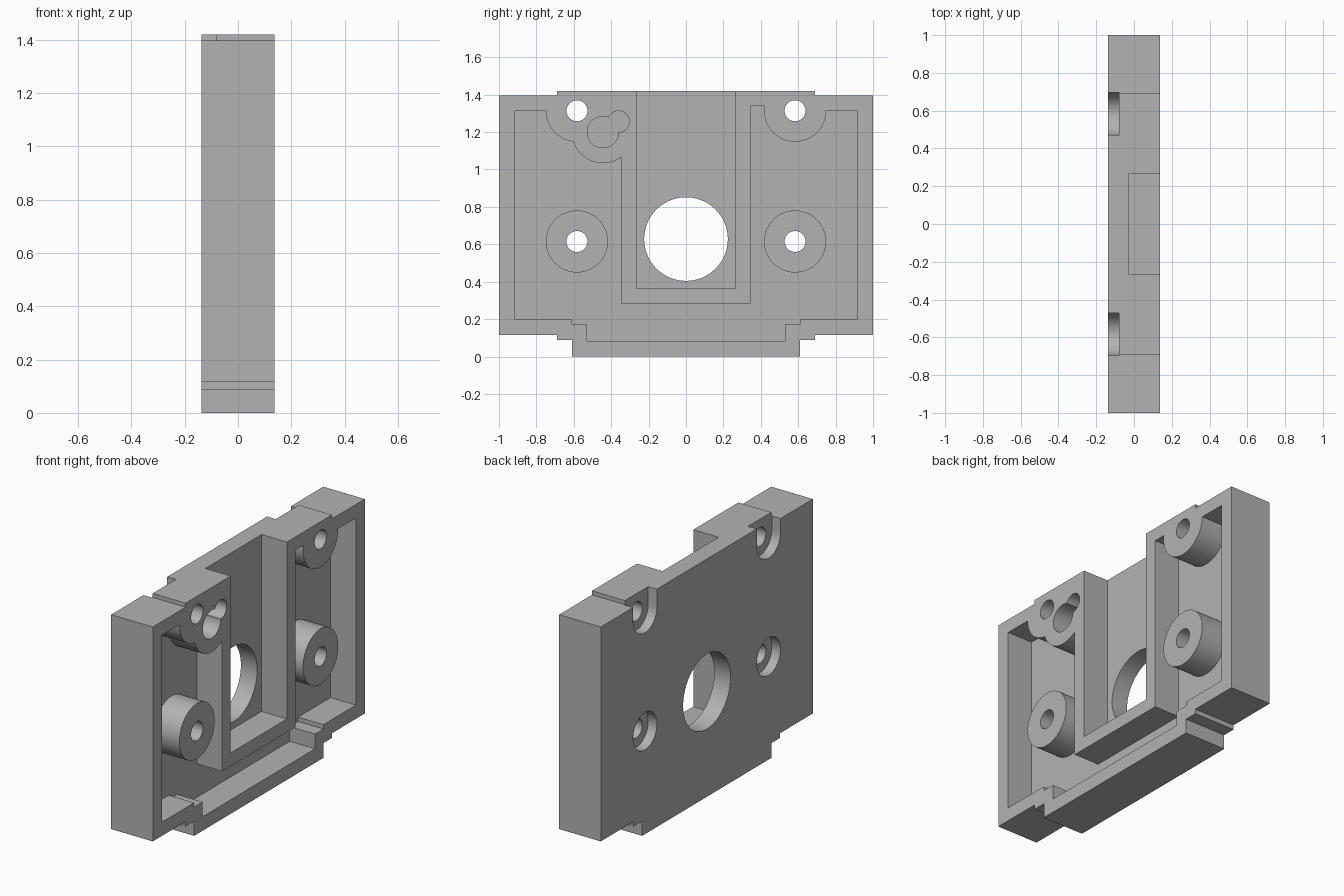
import bpy, bmesh, math

cube = bpy.data.objects.get("Cube")
if cube:
    bpy.data.objects.remove(cube, do_unlink=True)

BACK, FLOOR, FRONT = -0.1375, -0.03, 0.1375   # depths along x
BORE = -0.08                                  # counterbore depth
OUT = 0.3                                     # safely outside the body

grey = bpy.data.materials.new("plain_grey")
grey.use_nodes = True
grey.diffuse_color = (0.45, 0.45, 0.45, 1)
grey.node_tree.nodes["Principled BSDF"].inputs["Base Color"].default_value = grey.diffuse_color


def prism(name, outline, x0, x1):
    """Extrude a (y, z) outline from x0 to x1."""
    bm = bmesh.new()
    face = bm.faces.new([bm.verts.new((x0, y, z)) for y, z in outline])
    new = bmesh.ops.extrude_face_region(bm, geom=[face])["geom"]
    bmesh.ops.translate(bm, vec=(x1 - x0, 0, 0),
                        verts=[v for v in new if isinstance(v, bmesh.types.BMVert)])
    bmesh.ops.recalc_face_normals(bm, faces=bm.faces)
    mesh = bpy.data.meshes.new(name)
    bm.to_mesh(mesh)
    bm.free()
    mesh.materials.append(grey)
    ob = bpy.data.objects.new(name, mesh)
    bpy.context.collection.objects.link(ob)
    return ob


def arc(y, z, r, start=0.0, sweep=2 * math.pi, n=64):
    return [(y + r * math.cos(start + sweep * (i + 0.5) / n),
             z + r * math.sin(start + sweep * (i + 0.5) / n)) for i in range(n)]


def mirrored(half):
    """Complete a right-hand outline (bottom to top) across y = 0."""
    return half + [(-y, z) for y, z in reversed(half)]


def cut(target, cutter):
    mod = target.modifiers.new("cut", "BOOLEAN")
    mod.operation = "DIFFERENCE"
    mod.solver = "EXACT"
    mod.object = cutter
    bpy.context.view_layer.objects.active = target
    bpy.ops.object.modifier_apply(modifier=mod.name)
    bpy.data.objects.remove(cutter, do_unlink=True)


# Stepped outer body
body = prism("housing_plate", mirrored([
    (0.61, 0), (0.61, 0.088), (0.69, 0.088), (0.69, 0.116),
    (1, 0.116), (1, 1.396), (0.69, 1.396), (0.69, 1.42)]), BACK, FRONT)

# U-shaped pocket, with the screw bosses left standing in it
floor_edge = mirrored([(0.915, 1.314), (0.915, 0.198), (0.61, 0.198),
                       (0.61, 0.172), (0.53, 0.172), (0.53, 0.084)])
floor_edge = floor_edge[:6] + floor_edge[6:]
pocket = prism("pocket", floor_edge + [
    (-0.345, 1.314), (-0.345, 0.284), (0.345, 0.284),
    (0.345, 1.341), (0.58, 1.341), (0.58, 1.314)], FLOOR, OUT)
screws = [(side * 0.583, z) for side in (-1, 1) for z in (0.615, 1.314)]
for y, z in screws + [(-0.444, 1.2)]:
    cut(pocket, prism("boss", arc(y, z, 0.166), -OUT, 2 * OUT))
cut(body, pocket)

# Central channel, open at the top, and its round window
cut(body, prism("channel", mirrored([(0.265, 0.364), (0.265, 1.6)]), FLOOR, OUT))
cut(body, prism("window", arc(0, 0.628, 0.2235, n=96), -OUT, OUT))

# Screw holes; the rear counterbores of the upper pair run out of the top edge
for y, z in screws:
    if z > 1:
        recess = arc(y, z, 0.112, math.pi, math.pi, 32) + [(y + 0.112, 1.6), (y - 0.112, 1.6)]
    else:
        recess = arc(y, z, 0.112)
    cut(body, prism("counterbore", recess, -OUT, BORE))
    cut(body, prism("screw_hole", arc(y, z, 0.056, n=48), -OUT, OUT))

# Blind keyhole made of two overlapping circles
for y, z, r in ((-0.444, 1.2, 0.084), (-0.36, 1.256, 0.057)):
    cut(body, prism("keyhole", arc(y, z, r, n=48), FLOOR, OUT))

bpy.ops.object.select_all(action="DESELECT")
body.select_set(True)
bpy.context.view_layer.objects.active = body
bpy.ops.object.shade_smooth_by_angle(angle=math.radians(30))
